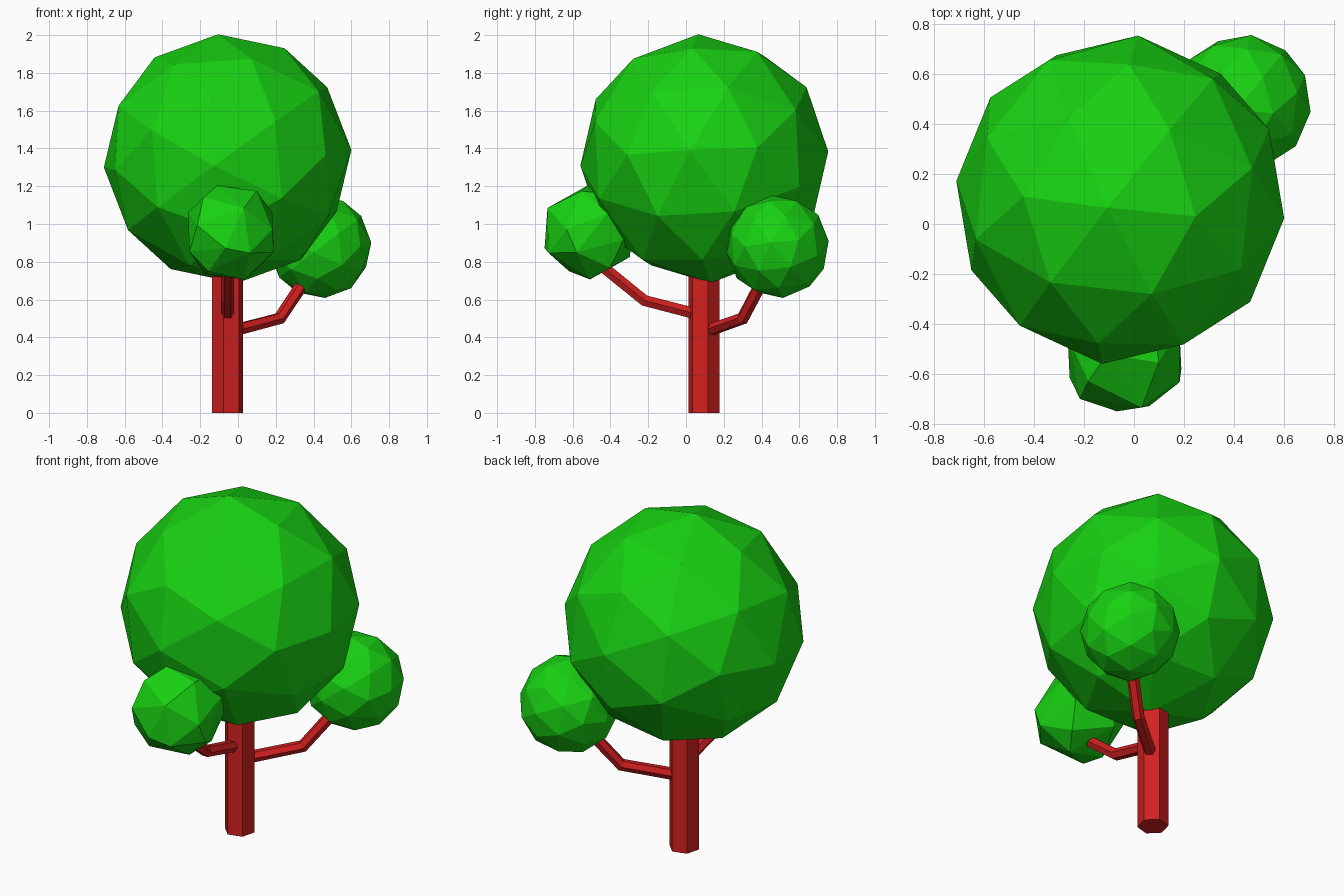
import bpy
from math import radians

if "Cube" in bpy.data.objects:
    bpy.data.objects.remove(bpy.data.objects["Cube"])


def material(name, color):
    mat = bpy.data.materials.new(name)
    mat.diffuse_color = color
    mat.use_nodes = True
    mat.node_tree.nodes["Principled BSDF"].inputs["Base Color"].default_value = mat.diffuse_color
    return mat


LEAF = material("leaf_green", (0.009, 0.64, 0.006, 1))
BARK = material("bark_red", (0.64, 0.014, 0.014, 1))


def finish(name, mat):
    obj = bpy.context.object
    obj.name = name
    obj.data.materials.append(mat)
    return obj


def foliage(name, center, radius, turn):
    bpy.ops.mesh.primitive_ico_sphere_add(
        subdivisions=2, radius=radius, location=center,
        rotation=[radians(a) for a in turn])
    return finish(name, LEAF)


def branch(name, points, radius=0.034):
    # six-sided bent tube with closed ends
    curve = bpy.data.curves.new(name, 'CURVE')
    curve.dimensions = '3D'
    curve.bevel_depth = radius
    curve.bevel_resolution = 1
    curve.use_fill_caps = True
    spline = curve.splines.new('POLY')
    spline.points.add(len(points) - 1)
    for p, co in zip(spline.points, points):
        p.co = (*co, 1)
    spline.use_smooth = False
    obj = bpy.data.objects.new(name, curve)
    bpy.context.collection.objects.link(obj)
    bpy.ops.object.select_all(action='DESELECT')
    bpy.context.view_layer.objects.active = obj
    obj.select_set(True)
    bpy.ops.object.convert(target='MESH')
    finish(name, BARK)


# hexagonal trunk, running up into the crown
bpy.ops.mesh.primitive_cylinder_add(
    vertices=6, radius=0.0855, depth=0.85, location=(-0.055, 0.095, 0.425),
    rotation=(0, 0, radians(-15)))
finish("trunk", BARK)

# two bent branches
branch("front_branch", [(-0.055, 0.05, 0.525), (-0.055, -0.22, 0.595),
                        (-0.055, -0.43, 0.765)])
branch("side_branch", [(-0.02, 0.12, 0.437), (0.22, 0.30, 0.50),
                       (0.36, 0.41, 0.71)])

# large crown and the two small foliage balls
foliage("crown", (-0.055, 0.097, 1.346), 0.661, (4, -35.7, -8.6))
foliage("side_foliage", (0.435, 0.485, 0.88), 0.274, (8, -36, -12))
front = foliage("front_foliage", (-0.038, -0.515, 0.955), 0.25, (10, -20, 25))

# the front ball is coarser
coarse = front.modifiers.new("coarser", 'DECIMATE')
coarse.ratio = 0.5
